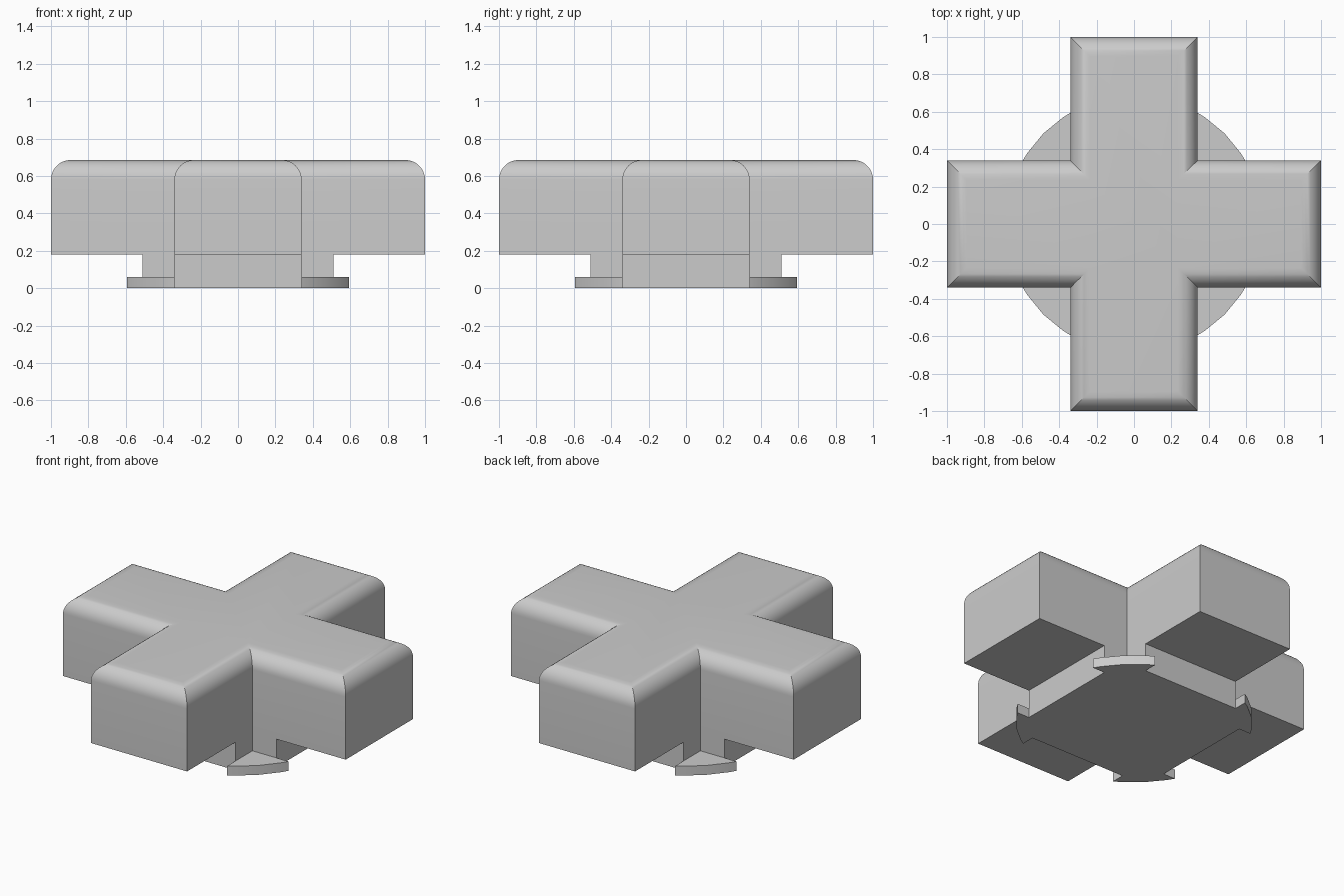
import bpy, bmesh, math

if "Cube" in bpy.data.objects:
    bpy.data.objects.remove(bpy.data.objects["Cube"], do_unlink=True)

HALF = 0.34          # half width of every arm
REACH = 1.0          # arm length of the upper cross
STUB = 0.51          # arm length of the lower cross
FILLET = 0.105       # rounding of the top rim
FOOT_Z, UNDER_Z, TOP_Z = 0.06, 0.18, 0.685
FOOT_R = 0.685       # radius of the corner tabs

grey = bpy.data.materials.new("plain grey")
grey.use_nodes = True
grey.diffuse_color = (0.6, 0.6, 0.6, 1)
grey.node_tree.nodes["Principled BSDF"].inputs["Base Color"].default_value = (0.6, 0.6, 0.6, 1)


def four_fold(points):
    """Repeat an outline section around the z axis."""
    outline = []
    for k in range(4):
        c, s = [(1, 0), (0, 1), (-1, 0), (0, -1)][k]
        outline += [(c * x - s * y, s * x + c * y) for x, y in points]
    return outline


def cross(reach, half):
    return four_fold([(reach, -half), (reach, half), (half, half)])


def loft(name, rings):
    """Skin a stack of (outline, height) rings and cap both ends."""
    bm = bmesh.new()
    loops = [[bm.verts.new((x, y, z)) for x, y in outline] for outline, z in rings]
    for low, high in zip(loops, loops[1:]):
        n = len(low)
        for i in range(n):
            j = (i + 1) % n
            bm.faces.new((low[i], low[j], high[j], high[i]))
    bm.faces.new(loops[0][::-1])
    bm.faces.new(loops[-1])
    mesh = bpy.data.meshes.new(name)
    bm.to_mesh(mesh)
    bm.free()
    mesh.materials.append(grey)
    obj = bpy.data.objects.new(name, mesh)
    bpy.context.collection.objects.link(obj)
    bpy.ops.object.select_all(action="DESELECT")
    obj.select_set(True)
    bpy.context.view_layer.objects.active = obj
    bpy.ops.object.shade_smooth_by_angle(angle=math.radians(25))
    return obj


# Upper cross with a rounded, mitred top rim
rings = [(cross(REACH, HALF), UNDER_Z)]
STEPS = 10
for i in range(STEPS + 1):
    a = math.pi / 2 * i / STEPS
    inset = FILLET * (1 - math.cos(a))
    height = TOP_Z - FILLET + FILLET * math.sin(a)
    rings.append((cross(REACH - inset, HALF - inset), height))
loft("upper_cross", rings)

# Short cross below it
stub = cross(STUB, HALF)
loft("lower_cross", [(stub, FOOT_Z), (stub, UNDER_Z)])

# Foot plate: short cross plus rounded locking tabs in the four corners
tip = math.sqrt(FOOT_R ** 2 - HALF ** 2)
arc = [(FOOT_R * math.cos(a), FOOT_R * math.sin(a))
       for a in (math.pi / 16 * k for k in (3, 4, 5))]
foot = four_fold([(STUB, -HALF), (STUB, HALF), (tip, HALF)] + arc
                 + [(HALF, tip)])
loft("foot_plate", [(foot, 0), (foot, FOOT_Z)])
